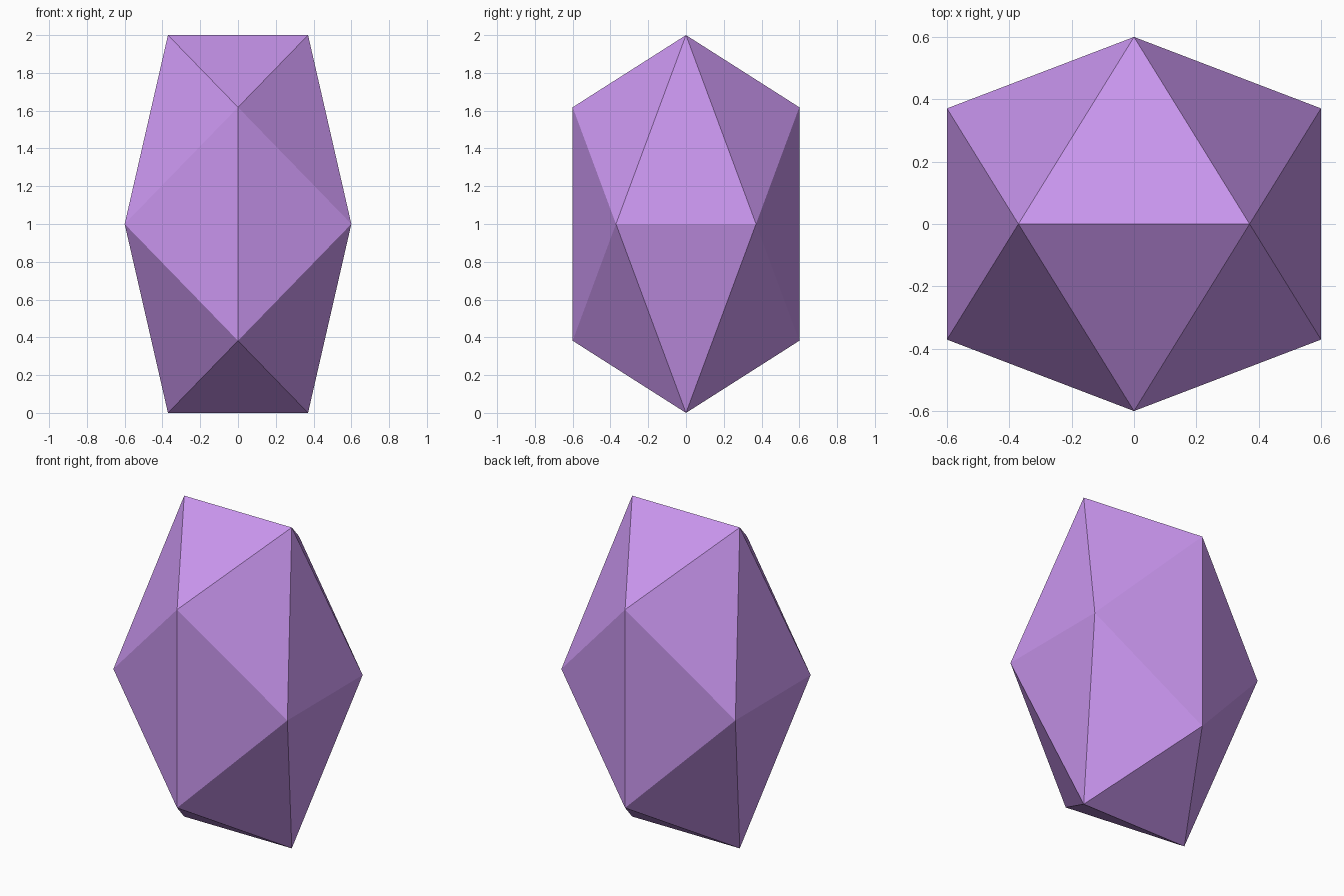
import bpy
import bmesh
from math import sqrt
from itertools import product

if "Cube" in bpy.data.objects:
    bpy.data.objects.remove(bpy.data.objects["Cube"])

WIDTH, HEIGHT = 0.6, 1.0       # half sizes
A = (sqrt(5) - 1) / 2          # golden ratio offset of an icosahedron

# Crystal: hull of three crossed golden rectangles, stretched upwards
bm = bmesh.new()
for s, t in product((-1, 1), repeat=2):
    for x, y, z in ((s * A, 0, t), (0, s, t * A), (s, t * A, 0)):
        bm.verts.new((x * WIDTH, y * WIDTH, z * HEIGHT + HEIGHT))
bmesh.ops.convex_hull(bm, input=bm.verts)
bmesh.ops.recalc_face_normals(bm, faces=bm.faces)

mesh = bpy.data.meshes.new("crystal")
bm.to_mesh(mesh)
bm.free()
crystal = bpy.data.objects.new("crystal", mesh)
bpy.context.collection.objects.link(crystal)

# Purple colour
purple = bpy.data.materials.new("purple")
purple.diffuse_color = (0.58, 0.30, 0.85, 1)
purple.use_nodes = True
purple.node_tree.nodes["Principled BSDF"].inputs["Base Color"].default_value = purple.diffuse_color
mesh.materials.append(purple)
